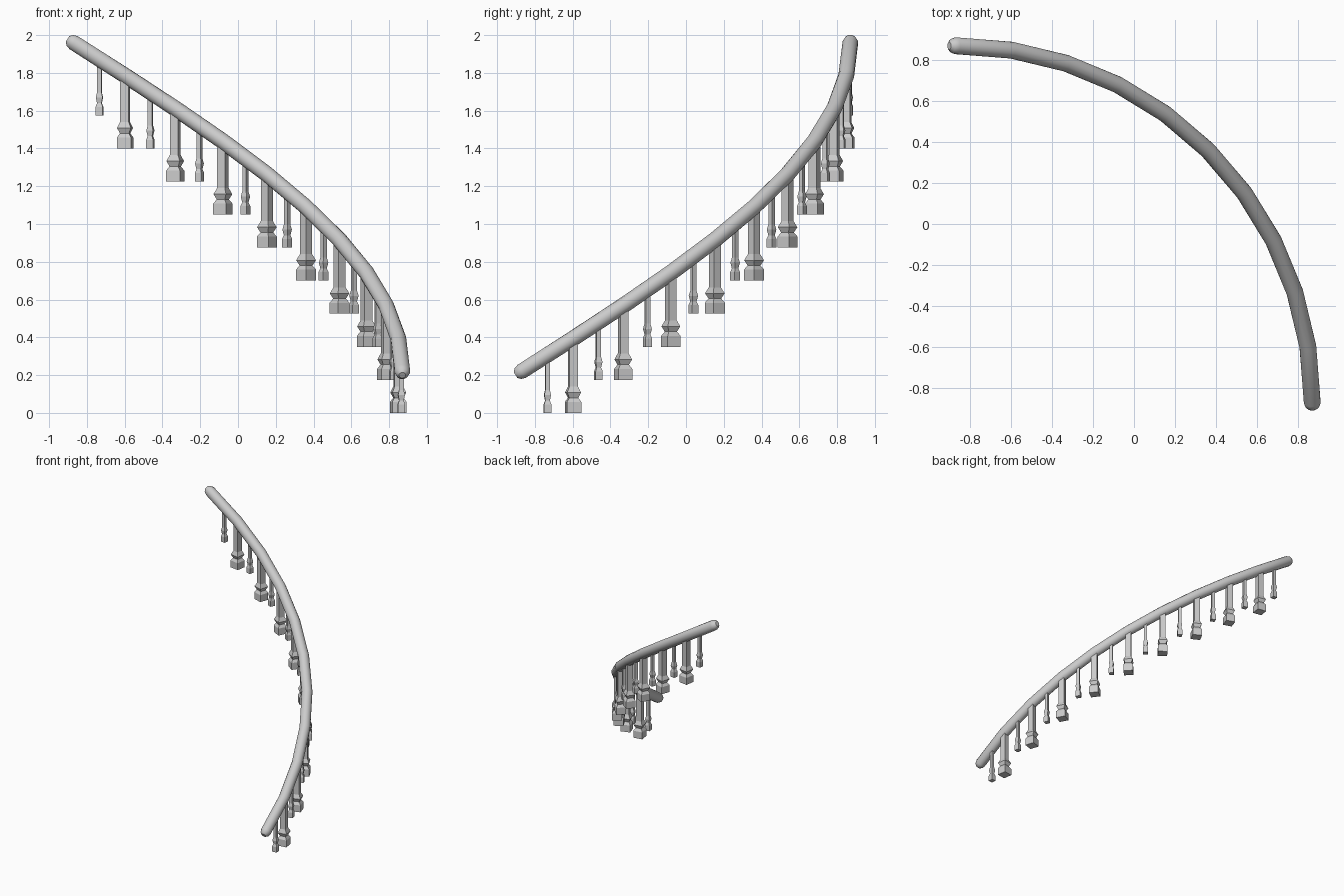
import bpy, bmesh, math
from mathutils import Vector

if "Cube" in bpy.data.objects:
    bpy.data.objects.remove(bpy.data.objects["Cube"])

R = 1.74            # radius of the sweep in plan
C = -0.87           # sweep centre, same in x and y
Z0, RISE = 0.22, 1.74
RAIL_R = 0.042
STEPS = 10
STEP_H = 0.175

grey = bpy.data.materials.new("plain grey")
grey.diffuse_color = (0.6, 0.6, 0.6, 1)
grey.use_nodes = True
grey.node_tree.nodes["Principled BSDF"].inputs["Base Color"].default_value = grey.diffuse_color


def rail_point(deg):
    a = math.radians(deg)
    return Vector((C + R * math.cos(a), C + R * math.sin(a), Z0 + RISE * deg / 90))


def skin(name, rings):
    """Join matching rings of points into a closed solid."""
    bm = bmesh.new()
    loops = [[bm.verts.new(p) for p in ring] for ring in rings]
    n = len(loops[0])
    for a, b in zip(loops, loops[1:]):
        for i in range(n):
            j = (i + 1) % n
            bm.faces.new((a[i], a[j], b[j], b[i]))
    bm.faces.new(loops[0][::-1])
    bm.faces.new(loops[-1])
    bmesh.ops.recalc_face_normals(bm, faces=bm.faces)
    mesh = bpy.data.meshes.new(name)
    bm.to_mesh(mesh)
    bm.free()
    mesh.materials.append(grey)
    ob = bpy.data.objects.new(name, mesh)
    bpy.context.collection.objects.link(ob)
    return ob


def rail_ring(deg, shift=0.0, radius=RAIL_R, sides=12):
    """Circle square to the rail, optionally pushed along it."""
    a = math.radians(deg)
    out = Vector((math.cos(a), math.sin(a), 0))
    along = Vector((-math.sin(a), math.cos(a), RISE / (R * math.pi / 2))).normalized()
    up = out.cross(along)
    c = rail_point(deg) + along * shift
    turns = [2 * math.pi * (i + 0.5) / sides for i in range(sides)]
    return [c + radius * (out * math.cos(t) + up * math.sin(t)) for t in turns]


# Handrail in straight lengths, with rounded ends
rings = [rail_ring(0, -0.038, 0.018), rail_ring(0, -0.024, 0.034)]
rings += [rail_ring(90 * k / STEPS) for k in range(STEPS + 1)]
rings += [rail_ring(90, 0.024, 0.034), rail_ring(90, 0.038, 0.018)]
rail = skin("handrail", rings)
bpy.context.view_layer.objects.active = rail
rail.select_set(True)
bpy.ops.object.shade_smooth_by_angle(angle=math.radians(40))
rail.select_set(False)

# Square baluster profiles: (half width, height above the step)
POST = [(0.038, 0), (0.038, 0.058), (0.024, 0.08), (0.037, 0.108), (0.023, 0.14)]
SPINDLE = [(0.019, 0), (0.019, 0.045), (0.012, 0.065), (0.018, 0.095), (0.012, 0.122)]


def baluster(name, deg, base, profile):
    a = math.radians(deg)
    out = Vector((math.cos(a), math.sin(a), 0))
    side = Vector((-math.sin(a), math.cos(a), 0))
    p = rail_point(deg)
    top = p.z - 0.005 - base
    rings = []
    for h, z in profile + [(profile[-1][0], top)]:
        c = Vector((p.x, p.y, base + z))
        rings.append([c + h * (out * u + side * v)
                      for u, v in ((1, 1), (-1, 1), (-1, -1), (1, -1))])
    skin(name, rings)


# One spindle per step, and a thicker post on all but the last
for k in range(STEPS):
    baluster(f"spindle_{k + 1}", 9 * k + 4.5, k * STEP_H, SPINDLE)
    if k < STEPS - 1:
        baluster(f"post_{k + 1}", 9 * k + 9, k * STEP_H, POST)
